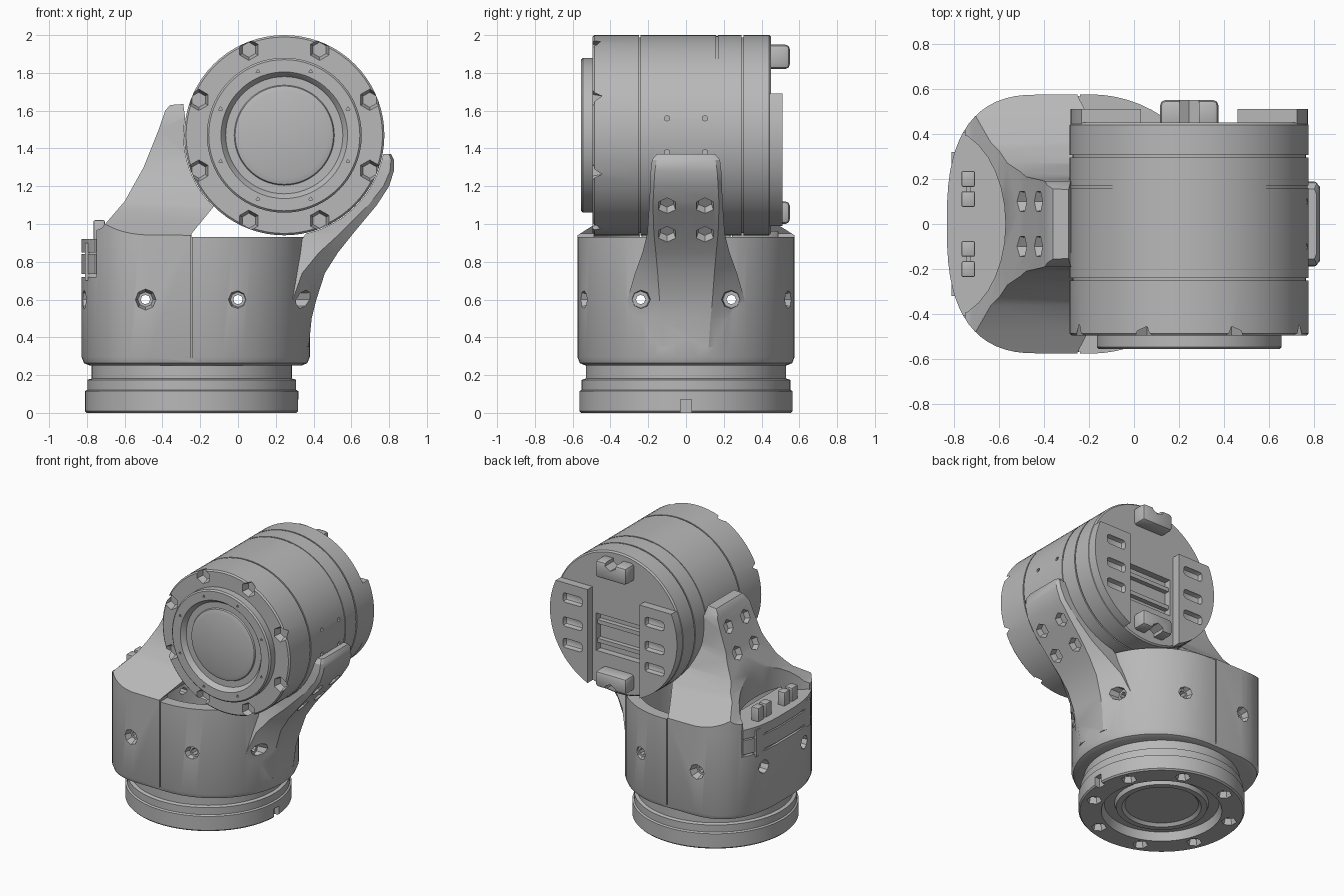
import bpy, bmesh, math
from mathutils import Vector, Matrix

if "Cube" in bpy.data.objects:
    bpy.data.objects.remove(bpy.data.objects["Cube"])

GREY = bpy.data.materials.new("light_grey")
GREY.use_nodes = True
COLOUR = (0.48, 0.48, 0.48, 1)
GREY.diffuse_color = COLOUR
GREY.node_tree.nodes["Principled BSDF"].inputs["Base Color"].default_value = COLOUR

BASE_X = -0.245            # axis of the base
HUB_X, HUB_Z, HUB_R = 0.245, 1.47, 0.53   # axis of the rotating drum


def finish(name, bm):
    bmesh.ops.recalc_face_normals(bm, faces=bm.faces)
    mesh = bpy.data.meshes.new(name)
    bm.to_mesh(mesh)
    bm.free()
    mesh.materials.append(GREY)
    obj = bpy.data.objects.new(name, mesh)
    bpy.context.collection.objects.link(obj)
    return obj


def prism(name, pts, axis, lo, hi, chamfer=0):
    """Extrude a 2D outline along one axis."""
    place = {"x": lambda a, b, d: (d, a, b),
             "y": lambda a, b, d: (a, d, b),
             "z": lambda a, b, d: (a, b, d)}[axis]
    bm = bmesh.new()
    face = bm.faces.new([bm.verts.new(place(a, b, lo)) for a, b in pts])
    new = bmesh.ops.extrude_face_region(bm, geom=[face])["geom"]
    shift = Vector(place(0, 0, hi - lo))
    bmesh.ops.translate(bm, vec=shift, verts=[g for g in new if isinstance(g, bmesh.types.BMVert)])
    if chamfer:
        bmesh.ops.bevel(bm, geom=list(face.edges), offset=chamfer, segments=2, profile=0.5, affect="EDGES")
    return finish(name, bm)


def loft(name, sections):
    """Skin a stack of matching closed sections."""
    bm = bmesh.new()
    rings = [[bm.verts.new(p) for p in section] for section in sections]
    for a, b in zip(rings, rings[1:]):
        for i in range(len(a)):
            j = (i + 1) % len(a)
            bm.faces.new((a[i], a[j], b[j], b[i]))
    bm.faces.new(rings[0])
    bm.faces.new(rings[-1])
    return finish(name, bm)


def lathe(name, profile, place, steps=72):
    """Spin (radius, height) points around an axis."""
    bm = bmesh.new()
    rings = []
    for r, h in profile:
        count = 1 if r == 0 else steps
        rings.append([bm.verts.new(place(r * math.cos(2 * math.pi * i / steps),
                                         r * math.sin(2 * math.pi * i / steps), h)) for i in range(count)])
    for a, b in zip(rings, rings[1:]):
        for i in range(steps):
            quad = [a[i % len(a)], a[(i + 1) % len(a)], b[(i + 1) % len(b)], b[i % len(b)]]
            bm.faces.new(list(dict.fromkeys(quad)))
    return finish(name, bm)


def box(name, x, y, z, bevel=0):
    bm = bmesh.new()
    bmesh.ops.create_cube(bm, size=1)
    for v in bm.verts:
        v.co = [lo + (hi - lo) * (c + 0.5) for c, (lo, hi) in zip(v.co, (x, y, z))]
    if bevel:
        bmesh.ops.bevel(bm, geom=bm.edges[:], offset=bevel, segments=2, profile=0.5, affect="EDGES")
    return finish(name, bm)


def rod(centre, direction, r1, r2, depth, sides=8):
    """Round or tapered cutter centred on a point."""
    bm = bmesh.new()
    turn = Vector(direction).to_track_quat("Z", "Y").to_matrix().to_4x4()
    bmesh.ops.create_cone(bm, cap_ends=True, segments=sides, radius1=r1, radius2=r2, depth=depth,
                          matrix=Matrix.Translation(centre) @ turn)
    return finish("cutter", bm)


def combine(obj, others, operation="DIFFERENCE"):
    for other in others:
        mod = obj.modifiers.new("cut", "BOOLEAN")
        mod.operation, mod.object, mod.solver = operation, other, "EXACT"
        bpy.context.view_layer.update()
        mesh = bpy.data.meshes.new_from_object(obj.evaluated_get(bpy.context.evaluated_depsgraph_get()))
        obj.modifiers.clear()
        obj.data = mesh
        bpy.data.objects.remove(other)
    return obj


def mirrored(half):
    return half + [(-a, b) for a, b in reversed(half)]


# Fork housing: squarish on the left, round on the right
half = []
for i in range(1, 16):
    t = i * math.pi / 32
    half.append((-0.4 - 0.43 * math.cos(t) ** 0.74, 0.575 * math.sin(t) ** 0.74))
half += [(-0.195 + 0.575 * math.sin(t * math.pi / 32), 0.575 * math.cos(t * math.pi / 32)) for t in range(16)]
outline = half + [(0.38, 0)] + [(x, -y) for x, y in reversed(half)]
housing = prism("fork_housing", outline, "z", 0.25, 0.93, 0.045)

# Right arm, growing smoothly out of the housing wall: z, inner, edge, outer, half widths
rows = [(0.35, 0.2, 0.26, 0.375, 0.34, 0.12), (0.5, 0.2, 0.27, 0.39, 0.33, 0.13),
        (0.6, 0.2, 0.29, 0.415, 0.31, 0.14), (0.74, 0.2, 0.34, 0.46, 0.27, 0.15),
        (0.85, 0.29, 0.43, 0.53, 0.23, 0.16), (0.95, 0.36, 0.54, 0.61, 0.205, 0.17),
        (1.1, 0.5, 0.69, 0.735, 0.195, 0.175), (1.2, 0.6, 0.77, 0.8, 0.19, 0.17),
        (1.28, 0.7, 0.805, 0.825, 0.187, 0.165), (1.34, 0.74, 0.81, 0.825, 0.18, 0.155),
        (1.37, 0.77, 0.8, 0.81, 0.155, 0.13)]
right_arm = loft("arm", [[(a, -w, z), (b, -w, z), (c, -n, z), (c, n, z), (b, w, z), (a, w, z)]
                         for z, a, b, c, w, n in rows])

# Left arm, flaring out to the whole left side of the housing
left_arm = prism("arm", outline, "z", 0.9, 1.7)
left_side = prism("side", [(-0.85, 0.85), (-0.83, 0.93), (-0.72, 0.98), (-0.6, 1.12), (-0.5, 1.3), (-0.42, 1.5),
                           (-0.385, 1.6), (-0.36, 1.63), (-0.29, 1.635), (-0.27, 1.5), (0, 1.3),
                           (-0.13, 1.09), (-0.245, 0.95), (-0.245, 0.85)], "y", -0.7, 0.7)
left_width = prism("width", mirrored([(0.59, 0.85), (0.575, 0.94), (0.48, 1.0), (0.36, 1.08), (0.27, 1.19),
                                      (0.21, 1.35), (0.19, 1.57), (0.15, 1.64)]), "x", -1, 1)
combine(left_arm, [left_side, left_width], "INTERSECT")
combine(housing, [right_arm, left_arm], "UNION")

# Hollow inside, drum clearance, connector pocket and seam
cuts = [rod((-0.195, 0, 0.63), (0, 0, 1), 0.49, 0.49, 0.66, 48),
        rod((HUB_X, 0, HUB_Z), (0, 1, 0), HUB_R + 0.003, HUB_R + 0.003, 2, 72),
        box("cutter", (-1, -0.75), (-1, 1), (0.72, 1.1)),
        prism("cutter", [(-0.84 + 0.27 * math.cos(t * math.pi / 16), 0.42 * math.sin(t * math.pi / 16))
                         for t in range(32)], "z", 0.86, 1.2)]
for s in (-1, 1):
    cuts.append(box("cutter", (-0.25, -0.24), (s * 0.585 - 0.02, s * 0.585 + 0.02), (0.2, 0.945)))
    # Screw holes through the wall, countersunk outside
    for x in (-0.49, 0):
        cuts += [rod((x, s * 0.56, 0.6), (0, s, 0), 0.04, 0.065, 0.09),
                 rod((x, s * 0.5, 0.6), (0, 1, 0), 0.025, 0.025, 0.4)]
    for x, d in ((0.36, 1), (-0.82, -1)):
        cuts += [rod((x, s * 0.24, 0.6), (d, 0, 0), 0.045, 0.055, 0.12),
                 rod((x - 0.1 * d, s * 0.24, 0.6), (1, 0, 0), 0.025, 0.025, 0.5)]
    # Screw pockets on both arms
    for x, z in ((0.6, 0.95), (0.725, 1.1)):
        cuts.append(rod((x, s * 0.1, z), (0.8, 0, -0.6), 0.04, 0.06, 0.07, 6))
    for x, z in ((-0.49, 1.31), (-0.42, 1.49)):
        cuts.append(rod((x, s * 0.1, z), (-0.9, 0, 0.4), 0.04, 0.06, 0.07, 6))
combine(housing, cuts)

# Connector block and floor following the housing wall, with pins
for name, depth, lo, hi in (("connector_block", -0.72, 0.735, 0.84), ("connector_floor", -0.56, 0.85, 0.92)):
    part = prism(name, outline, "z", lo, hi)
    combine(part, [box("trim", (-1, depth), (-0.405, 0.405), (0.5, 1))], "INTERSECT")
box("connector_core", (-0.81, -0.7), (-0.32, 0.32), (0.7, 0.9))
for s, side in ((-1, "right"), (1, "left")):
    for i in (-1, 1):
        y = s * 0.155 + i * 0.045
        box(f"connector_pin_{side}", (-0.765, -0.705), (y - 0.035, y + 0.035), (0.88, 1.02), 0.008)
    box(f"connector_pin_web_{side}", (-0.745, -0.725), (s * 0.155 - 0.04, s * 0.155 + 0.04), (0.88, 0.98))

# Stepped base flange with a recessed underside
base = lathe("base_flange", [(0, 0.05), (0.25, 0.05), (0.27, 0.03), (0.31, 0.03), (0.32, 0.06), (0.39, 0.06),
                             (0.41, 0), (0.555, 0), (0.565, 0.01), (0.565, 0.115), (0.553, 0.122),
                             (0.553, 0.175), (0.53, 0.182), (0.53, 0.29), (0, 0.29)],
             lambda a, b, h: (BASE_X + a, b, h))
cuts = [box("cutter", (0.28, 0.4), (-0.03, 0.03), (-0.1, 0.07))]
for k in range(8):
    t = math.pi / 8 + k * math.pi / 4
    cuts.append(rod((BASE_X + 0.48 * math.cos(t), 0.48 * math.sin(t), 0), (0, 0, 1), 0.065, 0.04, 0.09, 6))
combine(base, cuts)

# Rotating drum with a stepped front cap and thin grooves
profile = [(0, -0.54), (0.23, -0.54), (0.26, -0.53), (0.265, -0.52), (0.31, -0.52), (0.33, -0.55), (0.335, -0.555),
           (0.4, -0.555), (0.41, -0.545), (0.41, -0.495), (0.52, -0.495), (HUB_R, -0.485)]
for y, deep in ((-0.245, 0.012), (0.165, 0.005), (0.3, 0.012)):
    profile += [(HUB_R, y - 0.005), (HUB_R - deep, y - 0.005), (HUB_R - deep, y + 0.005), (HUB_R, y + 0.005)]
profile += [(HUB_R, 0.44), (0.52, 0.45), (0, 0.45)]
drum = lathe("rotating_drum", profile, lambda a, b, h: (HUB_X + a, h, HUB_Z + b))
cuts = [box("cutter", (0.06, 0.43), (0.4, 0.6), (1.22, 1.5))]
for k in range(8):
    t = math.pi / 8 + k * math.pi / 4
    c, s = math.cos(t), math.sin(t)
    cuts.append(rod((HUB_X + 0.49 * c, -0.49, HUB_Z + 0.49 * s), (0, -1, 0), 0.04, 0.07, 0.09, 6))
    cuts.append(rod((HUB_X + 0.365 * c, -0.555, HUB_Z + 0.365 * s), (0, 1, 0), 0.012, 0.012, 0.02, 3))
for y in (-0.1, 0.1):
    for t in (-0.17, 0.17):
        cuts.append(rod((HUB_X + HUB_R * math.cos(t), y, HUB_Z + HUB_R * math.sin(t)), (1, 0, 0),
                        0.015, 0.015, 0.05, 6))
combine(drum, cuts)

# Back mounting plates, trimmed to the drum and slotted
for s, side in ((-1, "right"), (1, "left")):
    plate = rod((HUB_X, 0.475, HUB_Z), (0, 1, 0), HUB_R - 0.003, HUB_R - 0.003, 0.07, 72)
    plate.name = f"back_plate_{side}"
    xs = sorted((HUB_X + s * 0.215, HUB_X + s * 0.7))
    combine(plate, [box("cutter", xs, (0.3, 0.7), (0.9, 1.69))], "INTERSECT")
    slots = []
    for z in (1.24, 1.4, 1.58):
        xs = sorted((HUB_X + s * 0.26, HUB_X + s * 0.42))
        slots.append(box("cutter", xs, (0.47, 0.6), (z - 0.035, z + 0.035), 0.02))
    combine(plate, slots)

# Ribs between the plates, and the two locating bosses
for z in (1.29, 1.43):
    box("back_rib", (0.05, 0.44), (0.38, 0.435), (z - 0.015, z + 0.015))
for name, lo, hi, tip in (("upper_boss", 1.82, 1.95, 1.95), ("lower_boss", 1.0, 1.12, 1.0)):
    boss = box(name, (0.115, 0.375), (0.42, 0.55), (lo, hi), 0.025)
    combine(boss, [rod((HUB_X, 0.5, tip), (0, 1, 0), 0.05, 0.05, 0.3, 6)])

# Smooth curved walls, keep edges crisp
for obj in bpy.context.scene.objects:
    if obj.type == "MESH":
        bpy.ops.object.select_all(action="DESELECT")
        obj.select_set(True)
        bpy.context.view_layer.objects.active = obj
        bpy.ops.object.shade_smooth_by_angle(angle=math.radians(30))
